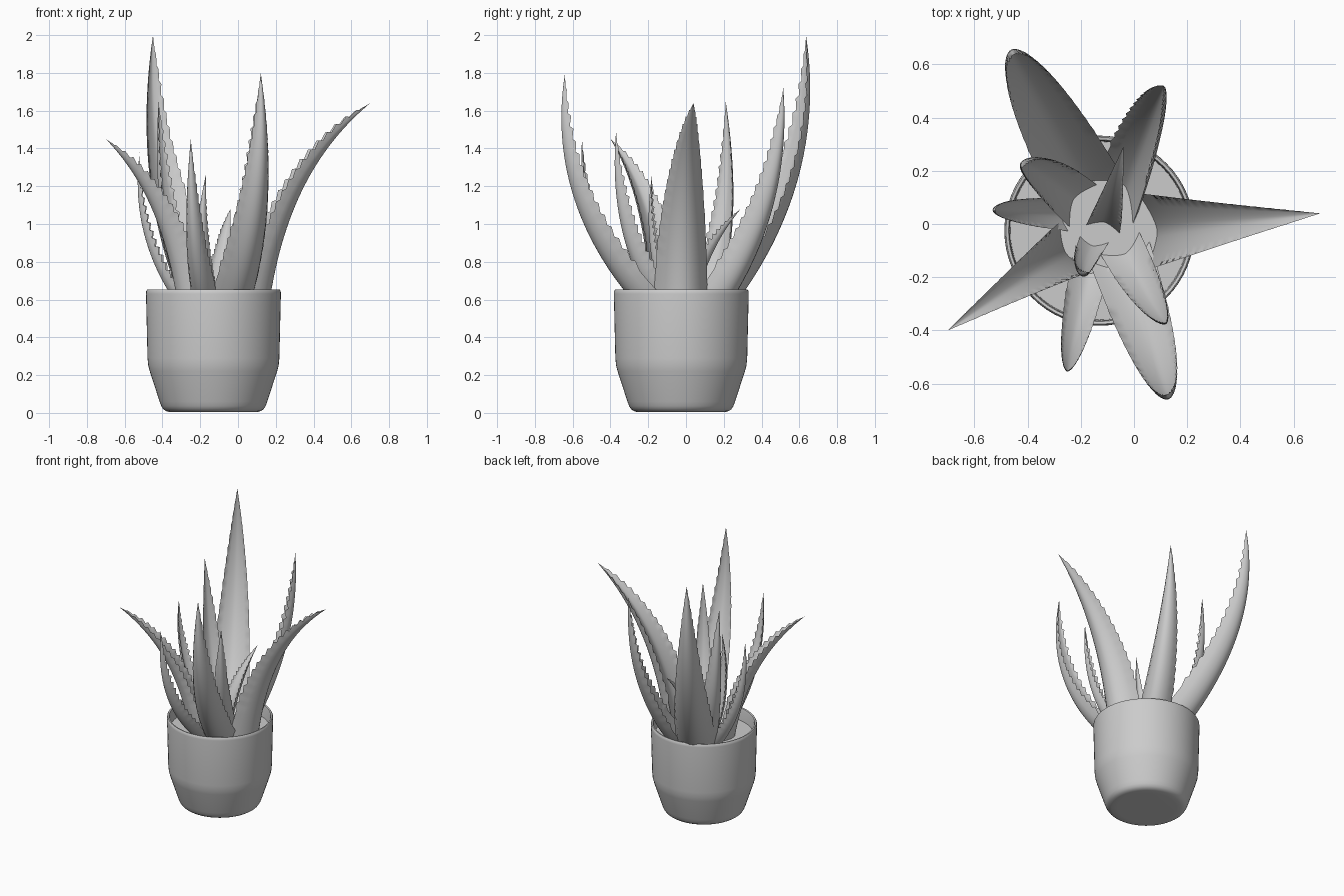
import bpy, bmesh, math
from mathutils import Vector, Quaternion

cube = bpy.data.objects.get("Cube")
if cube:
    bpy.data.objects.remove(cube, do_unlink=True)

CENTRE = Vector((-0.13, -0.025, 0))

clay = bpy.data.materials.new("plain_grey")
clay.use_nodes = True
GREY = (0.6, 0.6, 0.6, 1)
clay.diffuse_color = GREY
clay.node_tree.nodes["Principled BSDF"].inputs["Base Color"].default_value = GREY


def finish(bm, name, angle):
    bmesh.ops.recalc_face_normals(bm, faces=bm.faces)
    mesh = bpy.data.meshes.new(name)
    bm.to_mesh(mesh)
    bm.free()
    mesh.materials.append(clay)
    obj = bpy.data.objects.new(name, mesh)
    bpy.context.collection.objects.link(obj)
    bpy.ops.object.select_all(action='DESELECT')
    obj.select_set(True)
    bpy.context.view_layer.objects.active = obj
    bpy.ops.object.shade_smooth_by_angle(angle=math.radians(angle))


def skin(bm, rings):
    """Join neighbouring closed rings with quads."""
    for a, b in zip(rings, rings[1:]):
        for i in range(len(a)):
            j = (i + 1) % len(a)
            bm.faces.new((a[i], a[j], b[j], b[i]))


def lathe(name, profile, angle, sides=64):
    bm = bmesh.new()
    rings = []
    for r, z in profile:
        rings.append([bm.verts.new(CENTRE + Vector((r * math.cos(k * math.tau / sides),
                                                    r * math.sin(k * math.tau / sides), z)))
                      for k in range(sides)])
    skin(bm, rings)
    bm.faces.new(rings[0])
    bm.faces.new(rings[-1])
    finish(bm, name, angle)


def leaf(name, base, bend, tip, half_width, roll=0, rings_n=80, across=12):
    """Tapering leaf along a curved spine, hollow above, keeled below, thorny edges."""
    p0, p1, p2 = Vector(base), Vector(bend), Vector(tip)
    out = p2 - p0
    flat_side = Vector((-out.y, out.x, 0)).normalized()
    bm = bmesh.new()
    rings = []
    for k in range(rings_n):
        t = k / rings_n
        spine = p0 * (1 - t) ** 2 + p1 * 2 * t * (1 - t) + p2 * t * t
        tangent = ((p1 - p0) * (1 - t) + (p2 - p1) * t).normalized()
        side = Quaternion(tangent, math.radians(roll)) @ flat_side
        inward = tangent.cross(side).normalized()
        w = half_width * (1 - t ** 1.6)
        # Thorns point up from both edges, towards the hollow face
        tooth = 0.016 * (k % 4) / 3 * min(1, w / 0.03) if 0.2 < t < 0.97 else 0
        ring = []
        for i in range(across + 1):
            u = -1 + 2 * i / across
            thorn = (inward + side * u * 0.2) * tooth if i in (0, across) else Vector()
            ring.append(spine + side * u * w + thorn - inward * w * 0.92 * (1 - u * u) ** 0.8)
        for i in range(across - 1, 0, -1):
            u = -1 + 2 * i / across
            ring.append(spine + side * u * w - inward * w * 0.4 * (1 - abs(u) ** 1.5))
        rings.append([bm.verts.new(p) for p in ring])
    skin(bm, rings)
    bm.faces.new(rings[0])
    point = bm.verts.new(p2)
    last = rings[-1]
    for i in range(len(last)):
        bm.faces.new((last[i], last[(i + 1) % len(last)], point))
    finish(bm, name, 50)


# Pot with rounded foot, tapered lower part and thin rim
lathe("pot", [(0.2, 0.004), (0.235, 0.005), (0.252, 0.01), (0.266, 0.02), (0.276, 0.036),
              (0.285, 0.06), (0.337, 0.22), (0.345, 0.25), (0.349, 0.29), (0.357, 0.63),
              (0.356, 0.645), (0.351, 0.652), (0.341, 0.65), (0.337, 0.635), (0.333, 0.5)], 40)

# Soil
lathe("soil", [(0.335, 0.5), (0.335, 0.56)], 30)

# Large outer leaves
leaf("back_right_tall_leaf", (-0.13, 0.05, 0.52), (-0.47, 0.66, 1.19), (-0.45, 0.635, 2.0), 0.14)
leaf("front_left_tall_leaf", (-0.07, -0.06, 0.52), (0.14, -0.67, 1.08), (0.12, -0.64, 1.8), 0.12)
leaf("left_leaf", (0.02, -0.03, 0.5), (0.13, -0.02, 1.3), (0.7, 0.04, 1.64), 0.145)
leaf("front_right_leaf", (-0.21, -0.08, 0.5), (-0.3, -0.13, 1.15), (-0.7, -0.4, 1.45), 0.11)
leaf("back_left_leaf", (-0.08, 0.07, 0.52), (0.08, 0.49, 1.05), (0.11, 0.515, 1.72), 0.11, -28)

# Medium leaves
leaf("right_back_leaf", (-0.17, 0.05, 0.52), (-0.4, 0.25, 0.95), (-0.42, 0.21, 1.65), 0.095)
leaf("right_leaf", (-0.21, 0.03, 0.52), (-0.54, 0.06, 0.9), (-0.52, 0.05, 1.38), 0.06)
leaf("front_leaf", (-0.15, -0.09, 0.52), (-0.25, -0.54, 0.85), (-0.25, -0.55, 1.45), 0.073)
leaf("front_left_leaf", (-0.07, -0.04, 0.52), (0.1, -0.36, 0.9), (0.12, -0.37, 1.49), 0.085)

# Small inner leaves
leaf("inner_front_leaf", (-0.14, -0.04, 0.52), (-0.22, -0.2, 0.85), (-0.17, -0.18, 1.26), 0.055)
leaf("inner_back_leaf", (-0.12, -0.03, 0.52), (-0.09, 0.06, 0.88), (-0.04, 0.29, 1.08), 0.065)
